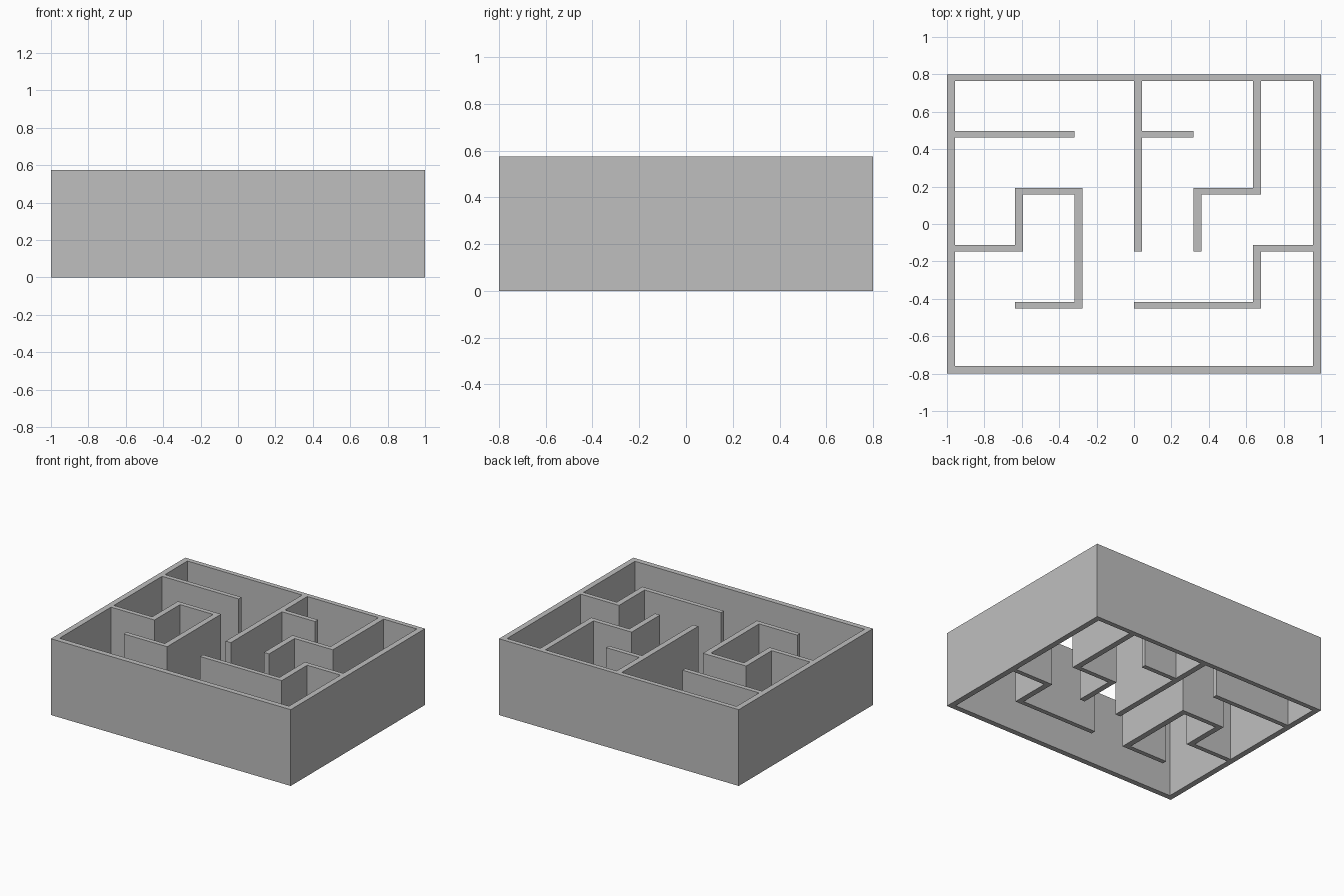
import bpy
import bmesh
from mathutils import Vector

if "Cube" in bpy.data.objects:
    bpy.data.objects.remove(bpy.data.objects["Cube"], do_unlink=True)

HEIGHT = 0.575
HALF_X, HALF_Y = 0.0215, 0.0175      # half thickness of walls along x and y
IN_X, IN_TOP, IN_FRONT = 0.957, 0.764, -0.759   # inner faces of the outer wall

grey = bpy.data.materials.new("plain grey")
grey.use_nodes = True
grey.diffuse_color = (0.52, 0.52, 0.52, 1)
grey.node_tree.nodes["Principled BSDF"].inputs["Base Color"].default_value = grey.diffuse_color


def col(i):
    """Centre of a wall on grid column i."""
    return 0.3185 * i + HALF_X


def row(j):
    """Centre of a wall on grid row j, counted from the back."""
    return 0.48 - 0.3045 * j


def raise_walls(name, polygons):
    """Extrude flat polygons up to the wall height as one object."""
    bm = bmesh.new()
    for points in polygons:
        bm.faces.new([bm.verts.new((p[0], p[1], 0)) for p in points])
    bmesh.ops.remove_doubles(bm, verts=bm.verts[:], dist=1e-5)
    top = bmesh.ops.extrude_face_region(bm, geom=bm.faces[:], use_keep_orig=True)
    moved = [g for g in top["geom"] if isinstance(g, bmesh.types.BMVert)]
    bmesh.ops.translate(bm, verts=moved, vec=(0, 0, HEIGHT))
    bmesh.ops.recalc_face_normals(bm, faces=bm.faces[:])
    mesh = bpy.data.meshes.new(name)
    bm.to_mesh(mesh)
    bm.free()
    mesh.materials.append(grey)
    bpy.context.collection.objects.link(bpy.data.objects.new(name, mesh))


def partition(name, path):
    """Wall that follows a right-angled path with mitred corners."""
    path = [Vector(p) for p in path]
    normals = []
    for a, b in zip(path, path[1:]):
        d = (b - a).normalized()
        normals.append(Vector((-d.y * HALF_X, d.x * HALF_Y)))
    offsets = [normals[0]]
    offsets += [m + n for m, n in zip(normals, normals[1:])]
    offsets.append(normals[-1])
    left = [p + o for p, o in zip(path, offsets)]
    right = [p - o for p, o in zip(path, offsets)]
    raise_walls(name, [left + right[::-1]])


# Outer wall: four mitred sides
outer = [(-1, -0.8), (1, -0.8), (1, 0.8), (-1, 0.8)]
inner = [(-IN_X, IN_FRONT), (IN_X, IN_FRONT), (IN_X, IN_TOP), (-IN_X, IN_TOP)]
raise_walls("outer_wall", [
    (outer[i], outer[(i + 1) % 4], inner[(i + 1) % 4], inner[i]) for i in range(4)])

# Inner partitions
partition("back_right_partition", [(-IN_X, row(0)), (col(-1) - HALF_X, row(0))])
partition("hooked_partition", [
    (-IN_X, row(2)), (col(-2), row(2)), (col(-2), row(1)),
    (col(-1), row(1)), (col(-1), row(3)), (col(-2) - HALF_X, row(3))])
partition("centre_partition", [(col(0), IN_TOP), (col(0), row(2) - HALF_Y)])
partition("centre_stub", [(col(0) + HALF_X, row(0)), (col(1) - HALF_X, row(0))])
partition("back_left_partition", [
    (col(2), IN_TOP), (col(2), row(1)), (col(1), row(1)),
    (col(1), row(2) - HALF_Y)])
partition("front_left_partition", [
    (IN_X, row(2)), (col(2), row(2)), (col(2), row(3)),
    (col(0) - HALF_X, row(3))])
